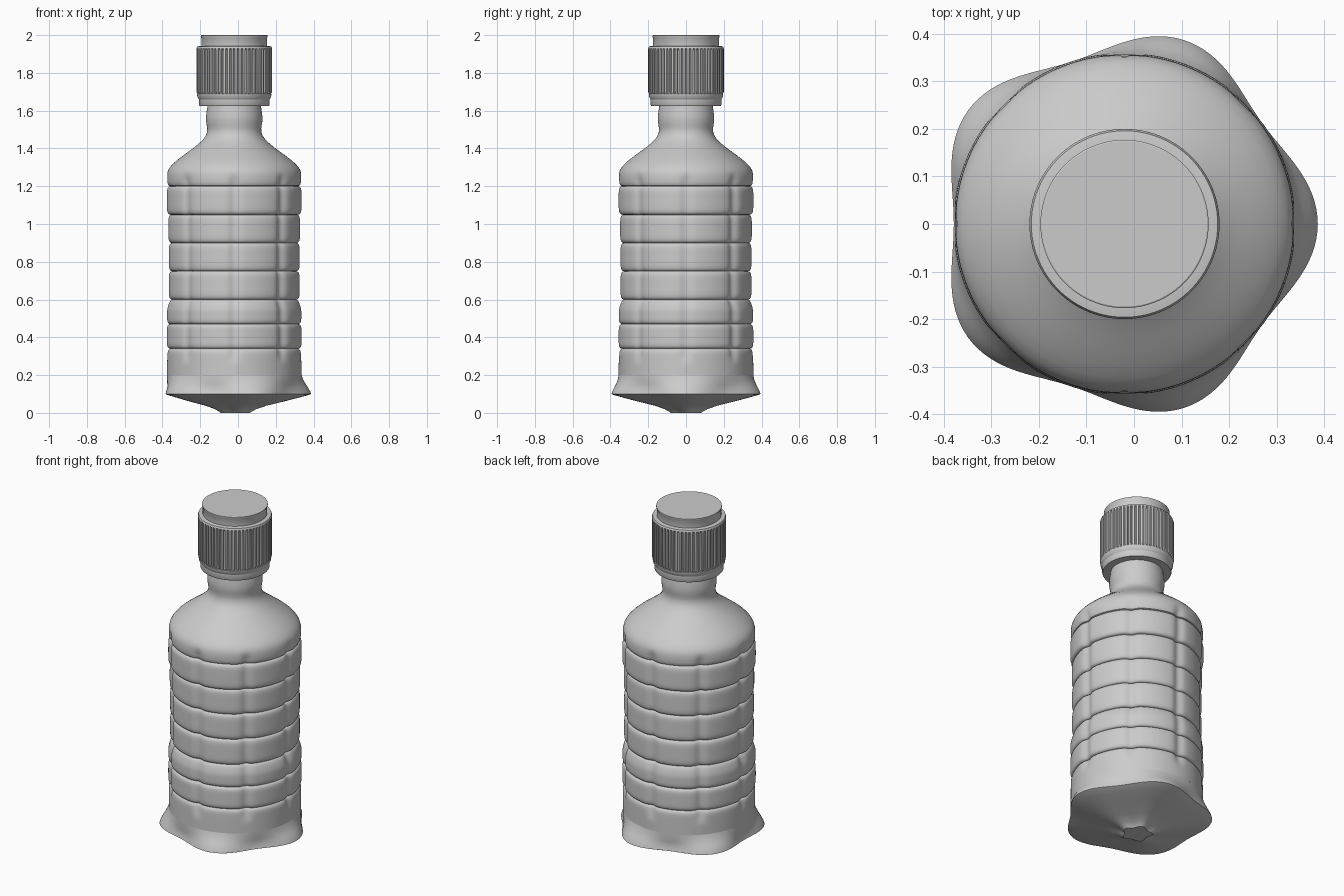
import bpy, bmesh
from math import sin, cos, pi, exp, radians

AXIS_X = -0.02      # the bottle axis sits slightly left of centre

cube = bpy.data.objects.get("Cube")
if cube:
    bpy.data.objects.remove(cube)

grey = bpy.data.materials.new("light_grey")
grey.use_nodes = True
colour = (0.6, 0.6, 0.6, 1)
grey.diffuse_color = colour
grey.node_tree.nodes["Principled BSDF"].inputs["Base Color"].default_value = colour


def loft(name, rows, segments, radius):
    """Sweep rows (r, z) around the axis; radius(r, z, angle) shapes each ring."""
    bm = bmesh.new()
    rings = []
    for r, z in rows:
        ring = []
        for i in range(segments):
            a = 2 * pi * i / segments
            q = radius(r, z, a)
            ring.append(bm.verts.new((AXIS_X + q * cos(a), q * sin(a), z)))
        rings.append(ring)
    for low, high in zip(rings, rings[1:]):
        for i in range(segments):
            j = (i + 1) % segments
            bm.faces.new((low[i], low[j], high[j], high[i]))
    bm.faces.new(list(reversed(rings[0])))
    bm.faces.new(rings[-1])
    mesh = bpy.data.meshes.new(name)
    bm.to_mesh(mesh)
    bm.free()
    mesh.materials.append(grey)
    obj = bpy.data.objects.new(name, mesh)
    bpy.context.collection.objects.link(obj)
    bpy.ops.object.select_all(action="DESELECT")
    obj.select_set(True)
    bpy.context.view_layer.objects.active = obj
    bpy.ops.object.shade_smooth_by_angle(angle=radians(32))
    return obj


def step(a, b, x):
    t = max(0, min(1, (x - a) / (b - a)))
    return t * t * (3 - 2 * t)


def round_shape(r, z, a):
    return r


# Flared five-lobed foot with a shallow cone underneath
def foot_shape(r, z, a):
    lobes = 0.062 * (1 - step(0.11, 0.2, z))
    if r < 0.12:
        lobes = 0.12
    return r * (1 + lobes * cos(5 * a))


loft("foot", [(0.075, 0), (0.08, 0.005), (0.105, 0.02), (0.16, 0.038), (0.25, 0.061),
              (0.33, 0.083), (0.375, 0.096), (0.383, 0.1), (0.38, 0.11), (0.373, 0.13),
              (0.367, 0.15), (0.361, 0.175), (0.357, 0.2)], 160, foot_shape)


# Ribbed body: stacked bands with eight upright grooves
def body_shape(r, z, a):
    pitch = pi / 4
    off = (a + pitch / 2) % pitch - pitch / 2
    fade = step(0.25, 0.33, z) * (1 - step(1.22, 1.28, z))
    return r - 0.013 * fade * exp(-(off / 0.075) ** 2)


levels = [0.2, 0.34, 0.47, 0.6, 0.75, 0.9, 1.05, 1.2]
radii = [0.357, 0.36, 0.359, 0.35, 0.35, 0.352, 0.36]
body = []
STEPS = 18
for k, R in enumerate(radii):
    low, high = levels[k], levels[k + 1]
    for i in range(STEPS):
        u = -cos(pi * i / STEPS)
        dip = 0.018 * (1 - (1 - abs(u) ** 6) ** 0.5)
        if k == 0 and u < 0:
            dip = 0
        taper = 0.012 * step(0, 1, u) if k == 2 else 0
        body.append((R - dip - taper, (low + high) / 2 + u * (high - low) / 2))

# Shoulder and neck
body += [(0.342, 1.2), (0.351, 1.204), (0.355, 1.212), (0.357, 1.225), (0.357, 1.245),
         (0.356, 1.265), (0.351, 1.283), (0.341, 1.3), (0.325, 1.318), (0.3, 1.34),
         (0.27, 1.363), (0.24, 1.385), (0.21, 1.407), (0.185, 1.428), (0.165, 1.447),
         (0.151, 1.467), (0.144, 1.487), (0.143, 1.505), (0.146, 1.525), (0.149, 1.545),
         (0.149, 1.57), (0.146, 1.595), (0.142, 1.62), (0.141, 1.64)]
loft("bottle_body", body, 192, body_shape)

# Cap: collar, ribbed grip and raised lid
loft("cap_collar", [(0.14, 1.625), (0.184, 1.625), (0.187, 1.63), (0.187, 1.66),
                    (0.195, 1.672), (0.197, 1.688), (0.19, 1.692)], 96, round_shape)

RIBS = 60


def grip_shape(r, z, a):
    if z < 1.695 or z > 1.925:
        return r
    wave = cos(RIBS * a)
    return r - 0.009 * step(0.1, 0.8, wave)


loft("cap_grip", [(0.19, 1.684), (0.196, 1.69), (0.2, 1.7), (0.2, 1.92), (0.2, 1.93),
                  (0.196, 1.94), (0.178, 1.943)], RIBS * 8, grip_shape)

loft("cap_lid", [(0.174, 1.935), (0.174, 1.985), (0.177, 1.99), (0.177, 1.998),
                 (0.174, 2.0)], 96, round_shape)
